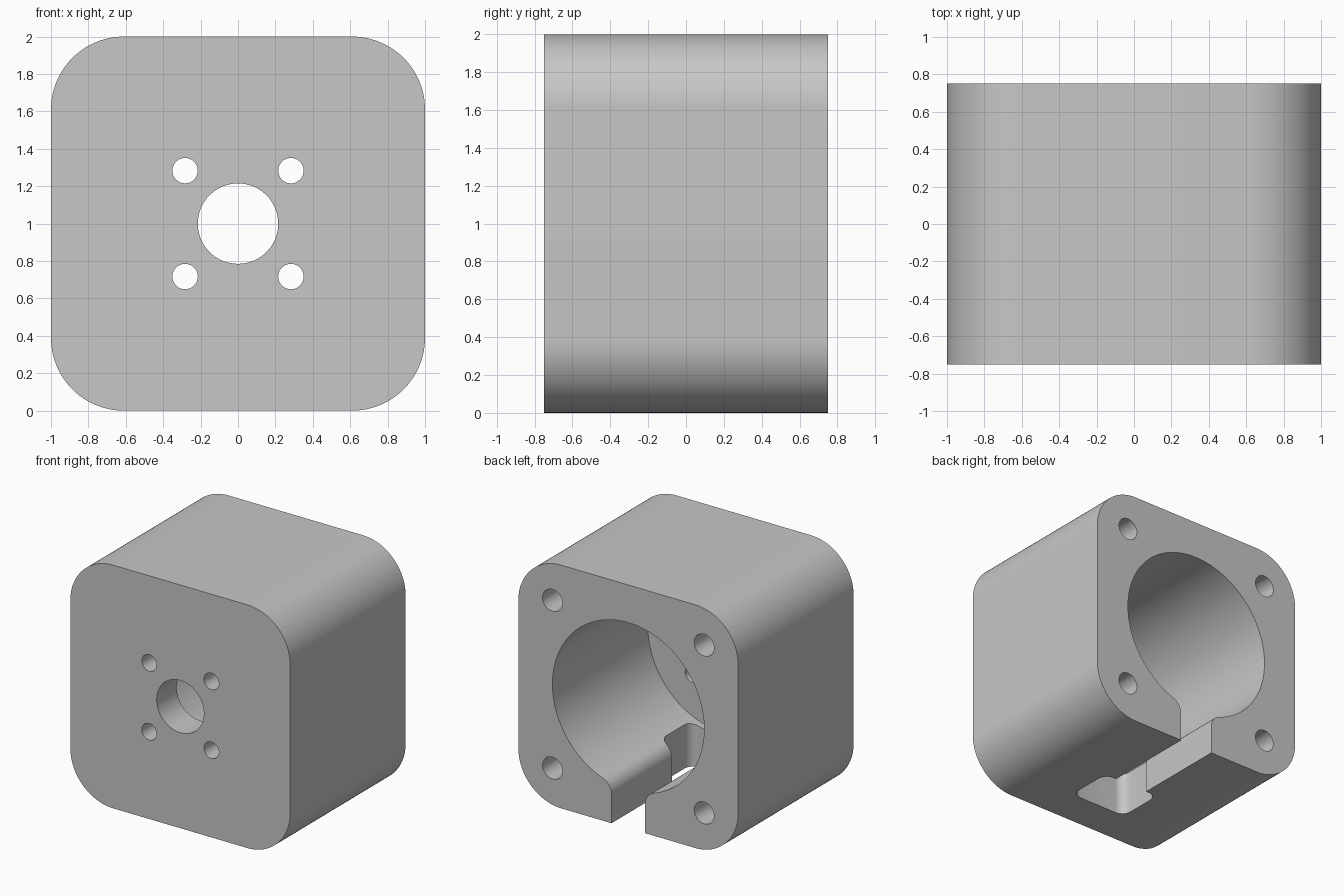
import bpy, bmesh
from math import sin, cos, pi, sqrt, atan2

scene = bpy.context.scene
if "Cube" in scene.objects:
    bpy.data.objects.remove(scene.objects["Cube"], do_unlink=True)

BACK, FRONT, MID = 0.75, -0.75, 1.0
FLOOR = -0.49            # inner face of the front plate
BORE = 0.69
SLOT, FILLET = 0.152, 0.12

grey = bpy.data.materials.new("plain grey")
grey.use_nodes = True
grey.diffuse_color = (0.57, 0.57, 0.57, 1)
grey.node_tree.nodes["Principled BSDF"].inputs["Base Color"].default_value = grey.diffuse_color


def arc(cx, cy, r, start, end, n):
    return [(cx + r * cos(start + (end - start) * i / n),
             cy + r * sin(start + (end - start) * i / n)) for i in range(n + 1)]


def circle(cx, cy, r, n=48):
    return arc(cx, cy, r, 0, 2 * pi, n)[:-1]


def rounded_rect(cx, cy, hx, hy, r, n):
    pts = []
    for k, (sx, sy) in enumerate([(1, 1), (-1, 1), (-1, -1), (1, -1)]):
        pts += arc(cx + sx * (hx - r), cy + sy * (hy - r), r, k * pi / 2, (k + 1) * pi / 2, n)
    return pts


def prism(name, outline, a, b, axis="y"):
    """Extrude an outline from a to b along y (outline in x, z) or z (outline in x, y)."""
    place = (lambda p, t: (p[0], t, p[1] + MID)) if axis == "y" else (lambda p, t: (p[0], p[1], t))
    bm = bmesh.new()
    low = [bm.verts.new(place(p, a)) for p in outline]
    high = [bm.verts.new(place(p, b)) for p in outline]
    bm.faces.new(low)
    bm.faces.new(high)
    for i in range(len(low)):
        j = (i + 1) % len(low)
        bm.faces.new((low[i], low[j], high[j], high[i]))
    bmesh.ops.recalc_face_normals(bm, faces=bm.faces)
    mesh = bpy.data.meshes.new(name)
    bm.to_mesh(mesh)
    bm.free()
    obj = bpy.data.objects.new(name, mesh)
    scene.collection.objects.link(obj)
    return obj


# Rounded square block
body = prism("housing_body", rounded_rect(0, 0, 1, 1, 0.39, 24), FRONT, BACK)
body.data.materials.append(grey)

# Main bore from the back and shaft hole through the front plate
cutters = [prism("bore_cutter", circle(0, 0, BORE, 128), FLOOR, BACK + 0.1),
           prism("shaft_hole_cutter", circle(0, 0, 0.215, 64), FRONT - 0.1, FLOOR + 0.1)]

# Small plate holes and blind screw holes in the back corners
for sx in (-1, 1):
    for sz in (-1, 1):
        cutters.append(prism("plate_hole_cutter", circle(sx * 0.283, sz * 0.283, 0.068, 32),
                             FRONT - 0.1, FLOOR + 0.1))
        cutters.append(prism("screw_hole_cutter", circle(sx * 0.69, sz * 0.69, 0.09, 32),
                             BACK - 0.6, BACK + 0.1))

# Cable slot through the bottom, blended into the bore with fillets
fx = SLOT + FILLET
fz = -sqrt((BORE + FILLET) ** 2 - fx ** 2)
side = [(SLOT, -1.1)] + arc(fx, fz, FILLET, pi, atan2(-fz, -fx), 10)
slot = side + [(0, 0)] + [(-x, z) for x, z in reversed(side)]
cutters.append(prism("slot_cutter", slot, -0.1, BACK + 0.1))

# Wider rounded pocket at the inner end of the slot
cutters.append(prism("pocket_cutter", rounded_rect(0, -0.235, 0.26, 0.2, 0.08, 8),
                     -0.1, 0.6, axis="z"))

for cutter in cutters:
    mod = body.modifiers.new("cut", "BOOLEAN")
    mod.operation = "DIFFERENCE"
    mod.solver = "EXACT"
    mod.object = cutter
    cutter.hide_render = True

# Bake the cuts and discard the cutters
bpy.context.view_layer.update()
baked = bpy.data.meshes.new_from_object(body.evaluated_get(bpy.context.evaluated_depsgraph_get()))
body.modifiers.clear()
body.data = baked
for cutter in cutters:
    bpy.data.objects.remove(cutter, do_unlink=True)

bpy.ops.object.select_all(action="DESELECT")
body.select_set(True)
bpy.context.view_layer.objects.active = body
bpy.ops.object.shade_smooth_by_angle(angle=pi / 6)
